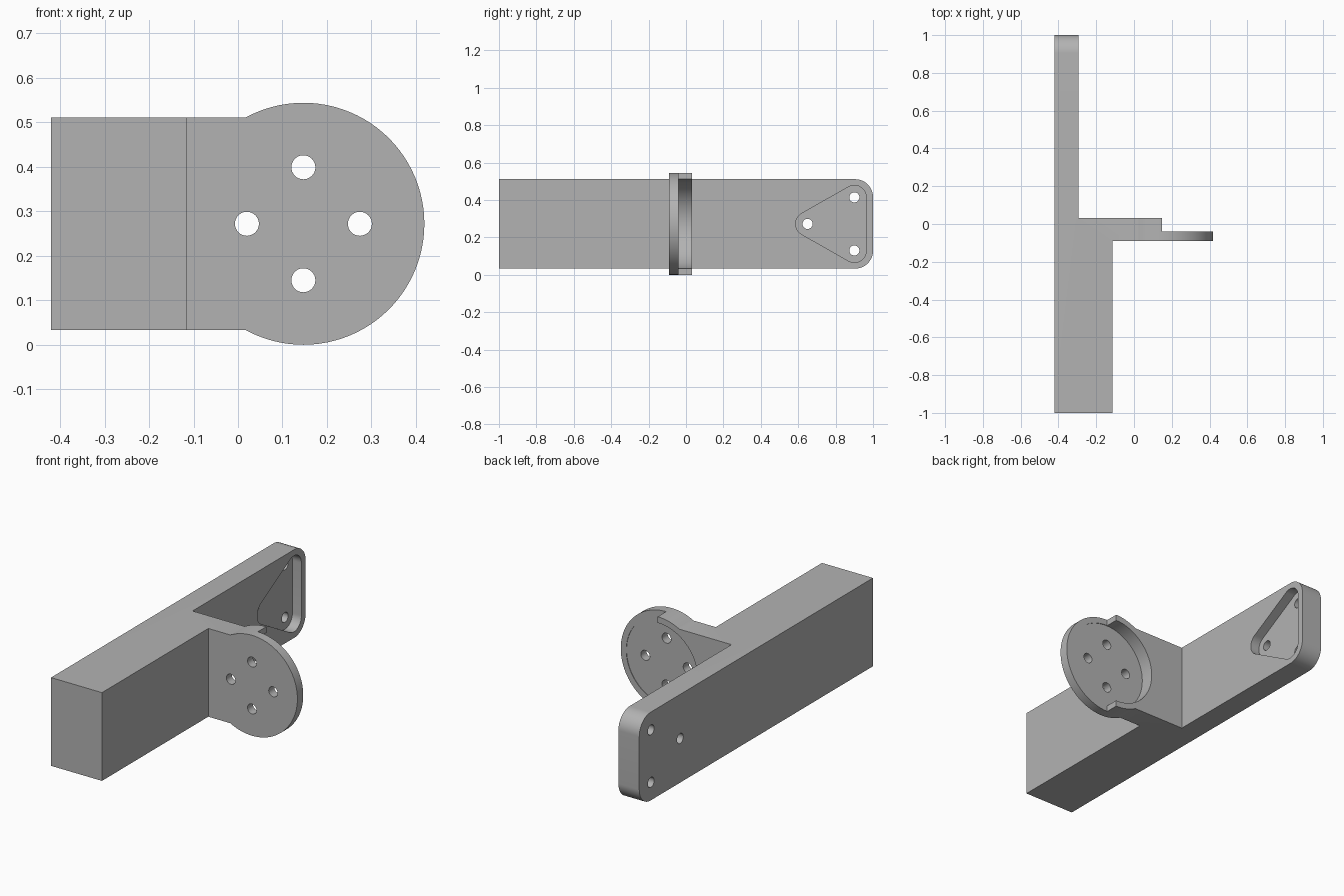
import bpy, bmesh
from math import cos, sin, tau
from mathutils import Vector

cube = bpy.data.objects.get("Cube")
if cube:
    bpy.data.objects.remove(cube, do_unlink=True)

grey = bpy.data.materials.new("plain grey")
grey.use_nodes = True
colour = (0.45, 0.45, 0.45, 1)
grey.diffuse_color = colour
grey.node_tree.nodes["Principled BSDF"].inputs["Base Color"].default_value = colour

MAP = {"x": lambda a, b, t: (t, a, b),
       "y": lambda a, b, t: (a, t, b),
       "z": lambda a, b, t: (a, b, t)}


def prism(name, outline, axis, lo, hi):
    """Extrude a flat outline along an axis."""
    bm = bmesh.new()
    face = bm.faces.new([bm.verts.new(MAP[axis](a, b, lo)) for a, b in outline])
    ext = bmesh.ops.extrude_face_region(bm, geom=[face])
    moved = [v for v in ext["geom"] if isinstance(v, bmesh.types.BMVert)]
    bmesh.ops.translate(bm, verts=moved, vec=Vector(MAP[axis](0, 0, hi - lo)))
    bmesh.ops.recalc_face_normals(bm, faces=bm.faces)
    mesh = bpy.data.meshes.new(name)
    bm.to_mesh(mesh)
    bm.free()
    mesh.materials.append(grey)
    obj = bpy.data.objects.new(name, mesh)
    bpy.context.collection.objects.link(obj)
    return obj


def circle(a, b, r, n=96):
    return [(a + r * cos(tau * i / n), b + r * sin(tau * i / n)) for i in range(n)]


def rounded(corners, r, n=16):
    """Outline around circles at counter-clockwise convex corners."""
    pts = []
    for i, c in enumerate(corners):
        c = Vector(c)
        before = c - Vector(corners[i - 1])
        after = Vector(corners[(i + 1) % len(corners)]) - c
        start = Vector((before.y, -before.x)).normalized()
        turn = -before.angle_signed(after)
        for k in range(n + 1):
            t = turn * k / n
            d = Vector((start.x * cos(t) - start.y * sin(t),
                        start.x * sin(t) + start.y * cos(t)))
            pts.append(tuple(c + r * d))
    return pts


def combine(target, other, operation):
    mod = target.modifiers.new("combine", "BOOLEAN")
    mod.operation, mod.solver, mod.object = operation, "EXACT", other
    bpy.context.view_layer.objects.active = target
    bpy.ops.object.modifier_apply(modifier=mod.name)
    bpy.data.objects.remove(other, do_unlink=True)


LOW, HIGH, MID = 0.033, 0.511, 0.272
LEFT, INNER, OUTER = -0.42, -0.295, -0.115
FRONT, STEP, BACK = -0.09, -0.04, 0.032
HUB = 0.147

# Stepped arm with its side plate
plan = [(LEFT, -1), (OUTER, -1), (OUTER, FRONT), (HUB, FRONT),
        (HUB, BACK), (INNER, BACK), (INNER, 1), (LEFT, 1)]
bracket = prism("bracket_arm", plan, "z", LOW, HIGH)

# Rounded corners at the thin end
bm = bmesh.new()
bm.from_mesh(bracket.data)
edges = [e for e in bm.edges if all(v.co.y > 0.99 for v in e.verts)
         and abs(e.verts[0].co.x - e.verts[1].co.x) > 0.01]
bmesh.ops.bevel(bm, geom=edges, offset=0.096, segments=16, profile=0.5, affect="EDGES")
bm.to_mesh(bracket.data)
bm.free()

# Round hub: full disc, half rim behind it and a shallow seat
combine(bracket, prism("hub", circle(HUB, MID, 0.272), "y", FRONT, BACK), "UNION")
half = [(HUB, -0.1), (0.6, -0.1), (0.6, 0.7), (HUB, 0.7)]
combine(bracket, prism("half_cut", half, "y", STEP, 0.1), "DIFFERENCE")
combine(bracket, prism("seat_cut", circle(HUB, MID, 0.239), "y", STEP - 0.003, 0.1), "DIFFERENCE")

# Four hub bolt holes
for i in range(4):
    a = tau * i / 4
    hole = circle(HUB + 0.127 * cos(a), MID + 0.127 * sin(a), 0.027, 32)
    combine(bracket, prism("hub_hole", hole, "y", -0.2, 0.1), "DIFFERENCE")

# Triangular pocket with three through holes
corners = [(0.65, MID), (0.9, 0.13), (0.9, 0.414)]
combine(bracket, prism("pocket_cut", rounded(corners, 0.064), "x", INNER - 0.054, -0.2), "DIFFERENCE")
for y, z in corners:
    combine(bracket, prism("pocket_hole", circle(y, z, 0.027, 32), "x", -0.5, -0.2), "DIFFERENCE")

bpy.ops.object.select_all(action="DESELECT")
bracket.select_set(True)
bpy.context.view_layer.objects.active = bracket
bpy.ops.object.shade_smooth_by_angle()
